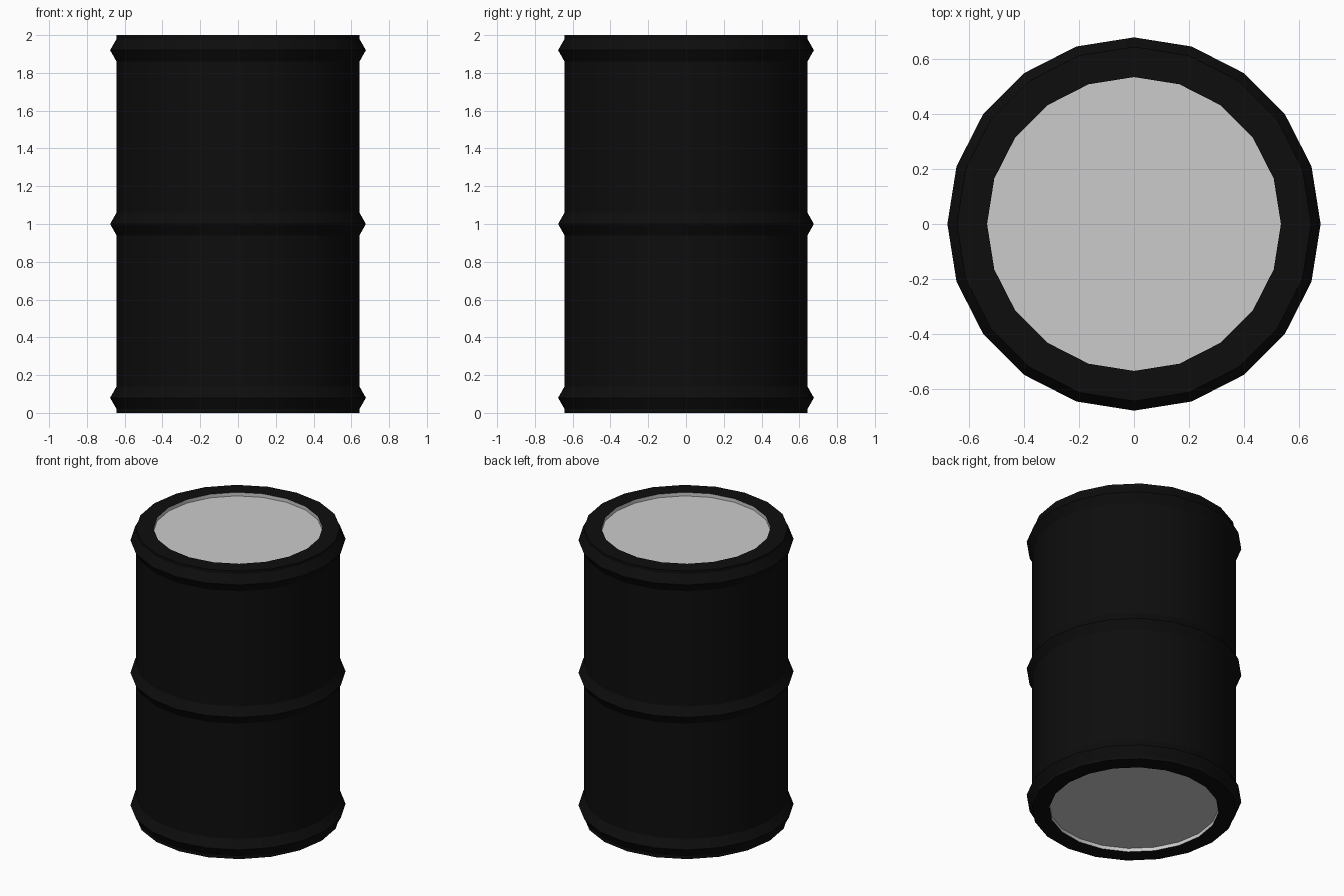
import bpy
import bmesh
from math import sin, cos, pi, radians

SIDES = 20
BODY, RIB, MOUTH = 0.643, 0.677, 0.533
HEIGHT, RECESS = 2.0, 0.025

old = bpy.data.objects.get("Cube")
if old:
    bpy.data.objects.remove(old)


def material(name, value):
    mat = bpy.data.materials.new(name)
    mat.use_nodes = True
    colour = (value, value, value, 1)
    mat.diffuse_color = colour
    mat.node_tree.nodes["Principled BSDF"].inputs["Base Color"].default_value = colour
    return mat


def lathe(name, profile, mat, capped=False):
    """Revolve (radius, height) points; optionally close the last ring."""
    bm = bmesh.new()
    rings = []
    for r, z in profile:
        rings.append([bm.verts.new((r * cos(2 * pi * i / SIDES), r * sin(2 * pi * i / SIDES), z))
                      for i in range(SIDES)])
    for a, b in zip(rings, rings[1:]):
        for i in range(SIDES):
            j = (i + 1) % SIDES
            bm.faces.new((a[i], a[j], b[j], b[i]))
    if capped:
        bm.faces.new(rings[-1])
    mesh = bpy.data.meshes.new(name)
    bm.to_mesh(mesh)
    bm.free()
    mesh.materials.append(mat)
    obj = bpy.data.objects.new(name, mesh)
    bpy.context.collection.objects.link(obj)
    bpy.ops.object.select_all(action="DESELECT")
    obj.select_set(True)
    bpy.context.view_layer.objects.active = obj
    bpy.ops.object.shade_smooth_by_angle(angle=radians(25))
    return obj


black = material("black_shell", 0.004)
grey = material("light_grey_lid", 0.6)

# Shell with both flat rims and three pointed ribs
shell = [(MOUTH, 0), (BODY, 0)]
for z in (0.08, 1.0, 1.92):
    shell += [(BODY, z - 0.06), (RIB, z), (BODY, z + 0.06)]
shell += [(BODY, HEIGHT), (MOUTH, HEIGHT)]
lathe("barrel_shell", shell, black)

# Recessed lids with their short walls
lathe("top_lid", [(MOUTH, HEIGHT), (MOUTH, HEIGHT - RECESS)], grey, capped=True)
base = lathe("bottom_lid", [(MOUTH, 0), (MOUTH, RECESS)], grey, capped=True)
base.data.flip_normals()
